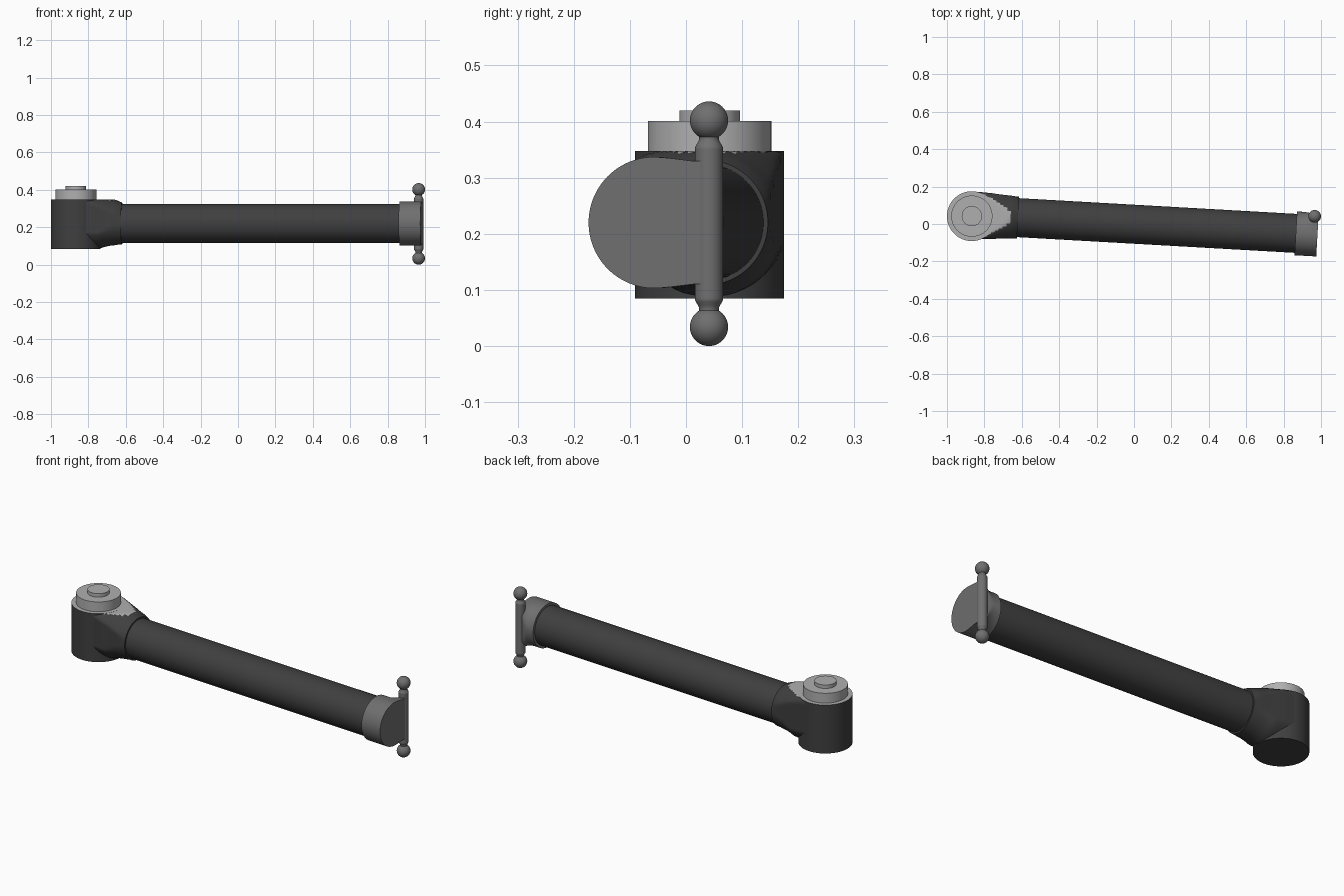
import bpy, bmesh
from math import pi, sin, cos, sqrt, radians

if "Cube" in bpy.data.objects:
    bpy.data.objects.remove(bpy.data.objects["Cube"])

MID = 0.22                      # height of the tube axis
SLOPE = -0.0566                 # sideways slant of the tube in plan
N = 96


def material(name, v):
    m = bpy.data.materials.new(name)
    m.diffuse_color = (v, v, v, 1)
    m.use_nodes = True
    m.node_tree.nodes["Principled BSDF"].inputs["Base Color"].default_value = m.diffuse_color
    return m


DARK, LIGHT, GREY = material("dark", 0.05), material("light", 0.43), material("grey", 0.16)


def loft(name, rings, mat, top_mat=None, top_z=9):
    """Skin a list of equal-length point rings and cap both ends."""
    bm = bmesh.new()
    vs = [[bm.verts.new(p) for p in r] for r in rings]
    n = len(rings[0])
    for a, b in zip(vs, vs[1:]):
        for i in range(n):
            j = (i + 1) % n
            bm.faces.new((a[i], a[j], b[j], b[i]))
    bm.faces.new(vs[0][::-1])
    bm.faces.new(vs[-1])
    bmesh.ops.remove_doubles(bm, verts=bm.verts, dist=1e-5)
    bmesh.ops.recalc_face_normals(bm, faces=bm.faces)
    for f in bm.faces:
        if top_mat and f.normal.z > 0.95 and f.calc_center_median().z > top_z:
            f.material_index = 1
    me = bpy.data.meshes.new(name)
    bm.to_mesh(me)
    bm.free()
    me.materials.append(mat)
    if top_mat:
        me.materials.append(top_mat)
    ob = bpy.data.objects.new(name, me)
    bpy.context.collection.objects.link(ob)
    bpy.ops.object.select_all(action='DESELECT')
    ob.select_set(True)
    bpy.context.view_layer.objects.active = ob
    bpy.ops.object.shade_smooth_by_angle(angle=radians(30))
    return ob


def lathe(name, x, y, profile, mat, **kw):
    """Vertical turned part from (radius, z) pairs."""
    rings = [[(x + r * cos(2 * pi * i / N), y + r * sin(2 * pi * i / N), z)
              for i in range(N)] for r, z in profile]
    return loft(name, rings, mat, **kw)


def place(x, section):
    """Put a (sideways, up) section square to the slanted tube axis at x."""
    yc = 0.034 + SLOPE * (x + 0.62)
    return [(x - SLOPE * v, yc + v, MID + w) for v, w in section]


def circle(r):
    return [(r * cos(2 * pi * i / N), r * sin(2 * pi * i / N)) for i in range(N)]


# Tube
loft("tube", [place(-0.64, circle(0.104)), place(0.89, circle(0.104))], DARK)

# Upright elbow housing with its stacked top discs
EX, EY = -0.867, 0.042
lathe("elbow_housing", EX, EY, [(0.133, 0.085), (0.133, 0.348)], DARK,
      top_mat=LIGHT, top_z=0.34)
lathe("elbow_disc", EX, EY, [(0.11, 0.346), (0.11, 0.401)], LIGHT)
lathe("elbow_cap", EX, EY, [(0.054, 0.399), (0.054, 0.42)], LIGHT)


# Neck blending the housing into the tube, with a flat teardrop top
def neck_section(flat, side, low, upper=None):
    R = upper or sqrt(flat ** 2 + 0.1275 ** 2)
    pts = []
    for i in range(N):
        t = 2 * pi * i / N
        r = R if sin(t) >= 0 else max(side, low)
        v = max(-side, min(side, r * cos(t)))
        w = max(-low, min(0.1275, r * sin(t)))
        pts.append((v, w))
    return pts


neck = [(-0.867, 0.131, 0.126, 0.134), (-0.80, 0.112, 0.124, 0.134),
        (-0.76, 0.092, 0.122, 0.134), (-0.74, 0.082, 0.120, 0.133),
        (-0.72, 0.070, 0.118, 0.127), (-0.70, 0.056, 0.117, 0.122),
        (-0.68, 0.036, 0.116, 0.118), (-0.66, 0.008, 0.115, 0.116)]
sections = [place(x, neck_section(f, s, l)) for x, f, s, l in neck]
sections += [place(-0.64, neck_section(0, 0.113, 0.113, 0.121)),
             place(-0.62, circle(0.112))]
loft("elbow_neck", sections, DARK, top_mat=LIGHT, top_z=0.34)


# End cap: round collar growing into a D-shaped face that meets the pin
def d_section(k):
    return [(v + k * (0.105 - v) * min(1, (v / 0.115)) if v > 0 else v,
             w + k * ((0.111 if w > 0 else -0.111) - w) * min(1, v / 0.07)
             if v > 0 and abs(w) > 1e-6 else w)
            for v, w in circle(0.117)]


loft("end_cap", [place(x, d_section(k)) for x, k in
                 ((0.865, 0), (0.91, 0), (0.93, 0.3), (0.95, 0.75), (0.965, 1), (0.981, 1))], GREY)

# Pin with a ball on each end, turned in one piece and symmetric about its middle
PIN_MID = 0.218
BALL_R, BALL_Z = 0.034, 0.184
half = [(0.025, 0.132), (0.025, 0.136), (0.0235, 0.139), (0.020, 0.145), (0.0175, 0.150)]
for i in range(25):
    a = -1.03 + (pi / 2 + 1.03 - 0.01) * i / 24
    half.append((BALL_R * cos(a), BALL_Z + BALL_R * sin(a)))
profile = [(r, PIN_MID - z) for r, z in reversed(half)] + [(r, PIN_MID + z) for r, z in half]
lathe("ball_pin", 0.966, 0.041, profile, GREY)
